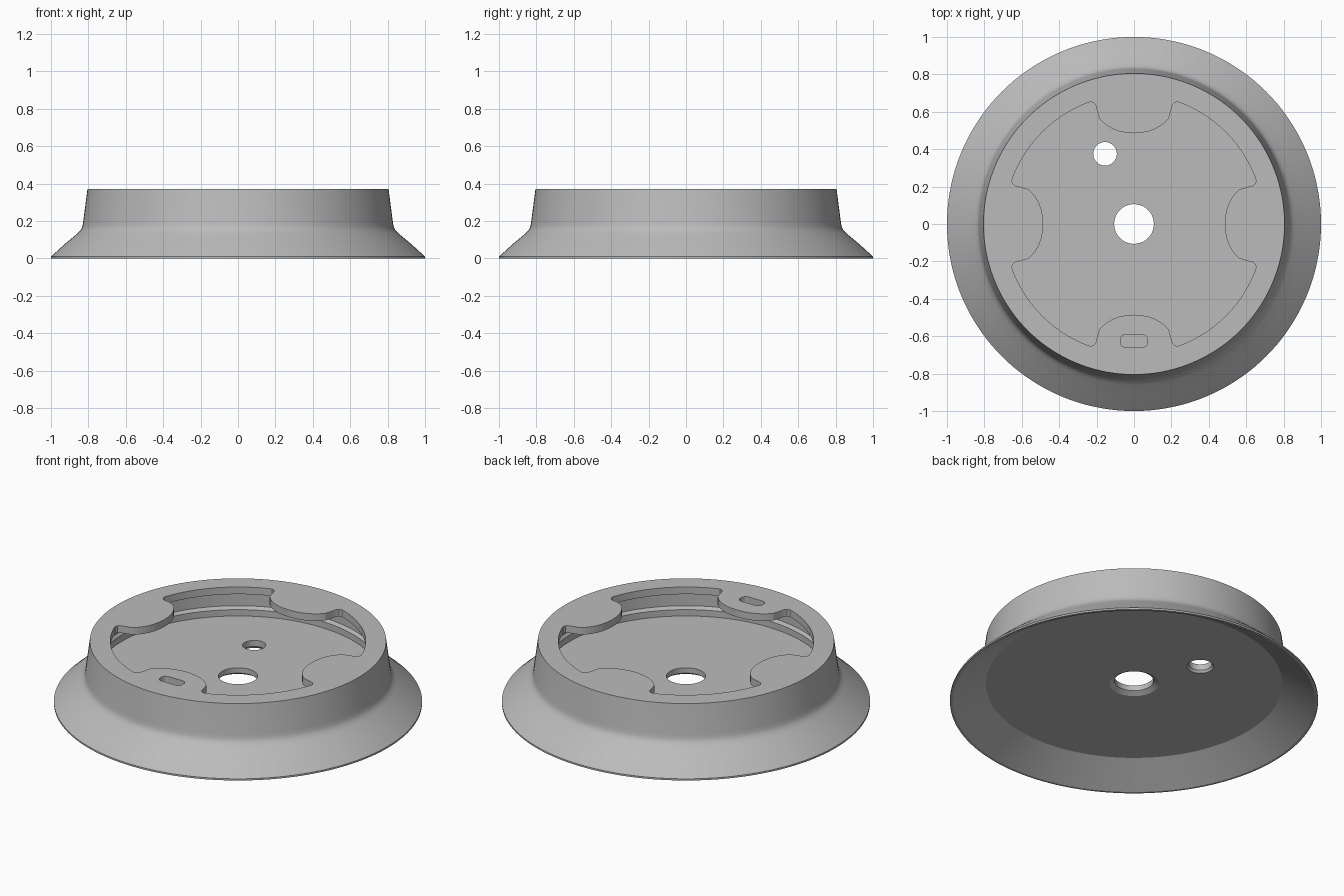
import bpy, bmesh
from math import sin, cos, pi, radians

if "Cube" in bpy.data.objects:
    bpy.data.objects.remove(bpy.data.objects["Cube"], do_unlink=True)

grey = bpy.data.materials.new("plain grey")
grey.use_nodes = True
grey.diffuse_color = (0.5, 0.5, 0.5, 1)
grey.node_tree.nodes["Principled BSDF"].inputs["Base Color"].default_value = grey.diffuse_color


def make_object(name, bm):
    bmesh.ops.recalc_face_normals(bm, faces=bm.faces)
    mesh = bpy.data.meshes.new(name)
    bm.to_mesh(mesh)
    bm.free()
    mesh.materials.append(grey)
    obj = bpy.data.objects.new(name, mesh)
    bpy.context.collection.objects.link(obj)
    return obj


def lathe(name, profile, steps):
    """Spin a closed (radius, z) section into a ring."""
    bm = bmesh.new()
    rings = [[bm.verts.new((r * cos(2 * pi * i / steps), r * sin(2 * pi * i / steps), z))
              for r, z in profile] for i in range(steps)]
    n = len(profile)
    for i in range(steps):
        a, b = rings[i], rings[(i + 1) % steps]
        for j in range(n):
            k = (j + 1) % n
            bm.faces.new((a[j], b[j], b[k], a[k]))
    return make_object(name, bm)


def prism(name, outline, low, high, centre=(0, 0), grow=0):
    """Extrude an outline; grow widens its lower end."""
    bm = bmesh.new()
    cx, cy = centre
    bottom = [bm.verts.new((cx + x * (1 + grow), cy + y * (1 + grow), low)) for x, y in outline]
    top = [bm.verts.new((cx + x, cy + y, high)) for x, y in outline]
    bm.faces.new(bottom)
    bm.faces.new(top)
    n = len(outline)
    for i in range(n):
        k = (i + 1) % n
        bm.faces.new((bottom[i], bottom[k], top[k], top[i]))
    return make_object(name, bm)


def circle(r, steps=48):
    return [(r * cos(2 * pi * i / steps), r * sin(2 * pi * i / steps)) for i in range(steps)]


# Body section: flared skirt, upright wall, lid, hollow, floor with centre hole
section = [
    (0.985, 0), (1, 0), (1, 0.01), (0.925, 0.078), (0.86, 0.132), (0.845, 0.147),
    (0.836, 0.16), (0.831, 0.175), (0.828, 0.195), (0.805, 0.37),
    (0.4, 0.37), (0.4, 0.327),
    (0.785, 0.327), (0.785, 0.215), (0.772, 0.198), (0.772, 0.16),
    (0.106, 0.16), (0.106, 0.128), (0.134, 0.11),
    (0.805, 0.11), (0.825, 0.098),
]
body = lathe("flared_base", section, 144)

# Lid opening: large arcs between four rounded tabs
tab = [(0, 0.485), (0.04, 0.488), (0.08, 0.496), (0.115, 0.509), (0.145, 0.527),
       (0.17, 0.547), (0.186, 0.565), (0.196, 0.6), (0.204, 0.633), (0.215, 0.648),
       (0.232, 0.653), (0.255, 0.645)]
start, end = radians(67), radians(23)
arc = [(0.694 * cos(start + (end - start) * i / 16), 0.694 * sin(start + (end - start) * i / 16))
       for i in range(17)]
quarter = tab + arc + [(y, x) for x, y in reversed(tab[1:])]
opening = []
for turn in range(4):
    for x, y in quarter:
        for _ in range(turn):
            x, y = y, -x
        opening.append((x, y))

# Slot in the front tab
side = [(0.05, -0.034), (0.065, -0.027), (0.073, -0.014), (0.073, 0.014), (0.065, 0.027), (0.05, 0.034)]
slot = side + [(-x, -y) for x, y in side]

small = (-0.155, 0.375)
cutters = [
    prism("opening_cutter", opening, 0.25, 0.45),
    prism("slot_cutter", slot, 0.25, 0.45, (0, -0.625)),
    prism("small_hole_cutter", circle(0.063), 0.05, 0.25, small),
    prism("small_hole_bevel_cutter", circle(0.062), 0.1, 0.125, small, 0.3),
]
for cutter in cutters:
    cutter.hide_render = True
    mod = body.modifiers.new(cutter.name, "BOOLEAN")
    mod.operation = "DIFFERENCE"
    mod.solver = "EXACT"
    mod.object = cutter

bpy.ops.object.select_all(action="DESELECT")
body.select_set(True)
bpy.context.view_layer.objects.active = body
for mod in list(body.modifiers):
    bpy.ops.object.modifier_apply(modifier=mod.name)
for cutter in cutters:
    bpy.data.objects.remove(cutter, do_unlink=True)
bpy.ops.object.shade_smooth_by_angle(angle=radians(25))
